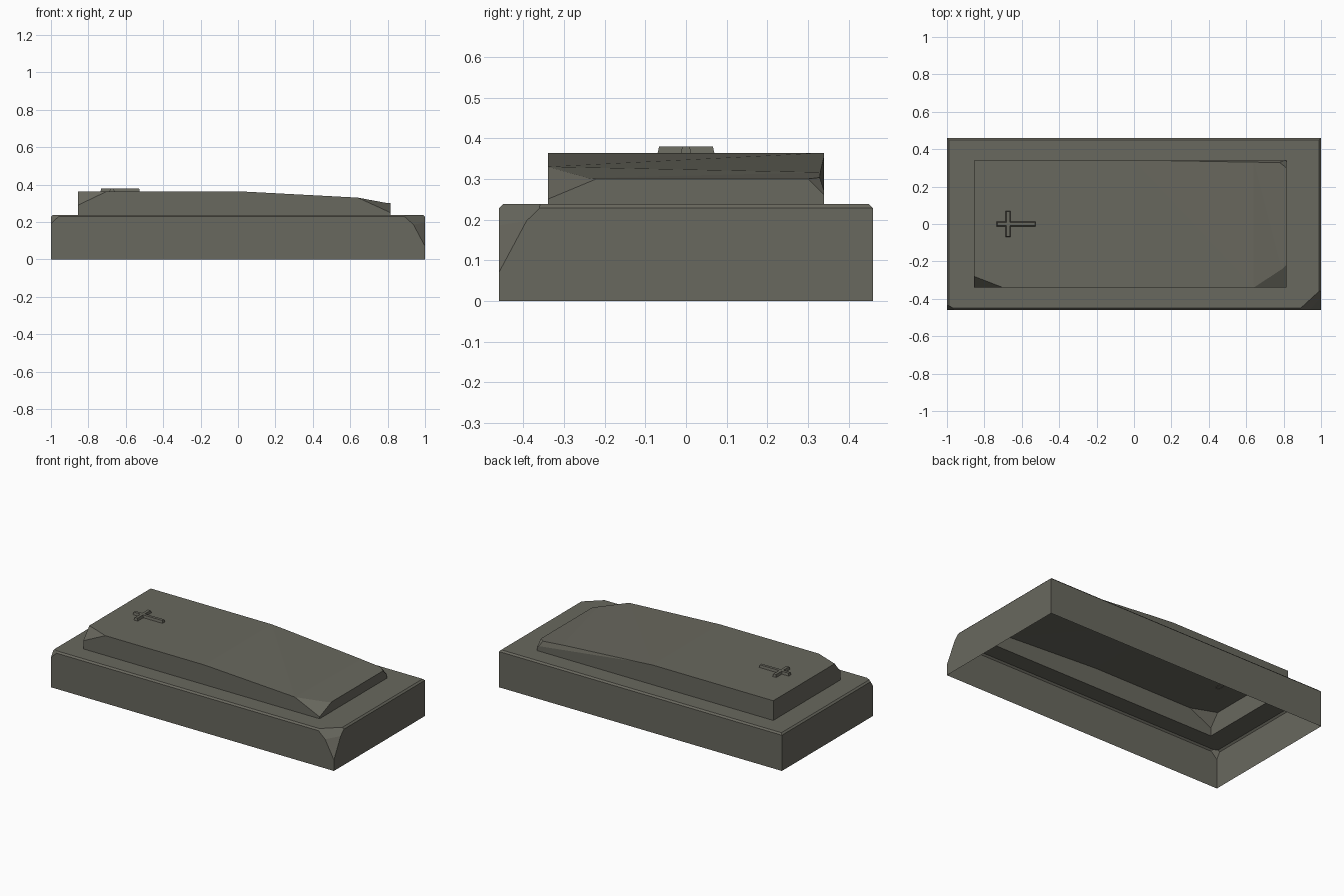
import bpy, bmesh
from mathutils import Vector

if "Cube" in bpy.data.objects:
    bpy.data.objects.remove(bpy.data.objects["Cube"])

stone = bpy.data.materials.new("weathered grey stone")
stone.diffuse_color = (0.14, 0.138, 0.112, 1)
stone.use_nodes = True
stone.node_tree.nodes["Principled BSDF"].inputs["Base Color"].default_value = stone.diffuse_color


def finish(bm, name):
    me = bpy.data.meshes.new(name)
    bm.to_mesh(me)
    bm.free()
    me.materials.append(stone)
    bpy.context.collection.objects.link(bpy.data.objects.new(name, me))


def chip(bm, p, q, r):
    """Break off everything beyond the plane through three points and cap it."""
    p, q, r = Vector(p), Vector(q), Vector(r)
    n = (q - p).cross(r - p).normalized()
    if n.dot(p - Vector((0, 0, 0.1))) < 0:
        n = -n
    res = bmesh.ops.bisect_plane(bm, geom=bm.verts[:] + bm.edges[:] + bm.faces[:],
                                 plane_co=p, plane_no=n, clear_outer=True)
    cut = [e for e in res["geom_cut"] if isinstance(e, bmesh.types.BMEdge)]
    bmesh.ops.holes_fill(bm, edges=cut, sides=0)


def prism(bm, front, back):
    """Side walls and ends between two matching outlines; the last edge stays open."""
    a = [bm.verts.new(v) for v in front]
    b = [bm.verts.new(v) for v in back]
    bm.faces.new(a)
    bm.faces.new(b[::-1])
    for i in range(len(a) - 1):
        bm.faces.new((a[i], b[i], b[i + 1], a[i + 1]))


def rings(bm, levels):
    """Stack of rectangles (x0, x1, y0, y1, z) joined by quads; returns last ring."""
    prev = None
    for x0, x1, y0, y1, z in levels:
        ring = [bm.verts.new(v) for v in
                ((x0, y0, z), (x1, y0, z), (x1, y1, z), (x0, y1, z))]
        if prev:
            for i in range(4):
                j = (i + 1) % 4
                bm.faces.new((prev[i], prev[j], ring[j], ring[i]))
        prev = ring
    return prev


# Base: hollow block, bevelled top rim, open beneath the slab
bm = bmesh.new()
rings(bm, [(-1, 1, -0.46, 0.46, 0), (-1, 1, -0.46, 0.46, 0.228),
           (-0.99, 0.99, -0.45, 0.45, 0.238),
           (-0.855, 0.815, -0.34, 0.34, 0.238)])
chip(bm, (0.91, -0.46, 0.238), (1, -0.37, 0.238), (1, -0.46, 0.07))
chip(bm, (0.88, -0.46, 0.238), (1, -0.35, 0.238), (1, -0.46, 0.13))
chip(bm, (-0.95, -0.46, 0.238), (-1, -0.43, 0.238), (-1, -0.46, 0.19))
finish(bm, "base")

# Slab: flat at the head, sloping toward the foot, with broken corners
bm = bmesh.new()
outline = [(-0.855, 0.238), (-0.855, 0.364), (0, 0.364),
           (0.64, 0.33), (0.815, 0.30), (0.815, 0.238)]
front = [(x, -0.34, z) for x, z in outline]
back = [(x, 0.34, 0.316 if x == 0.64 else z) for x, z in outline]
prism(bm, front, back)
bmesh.ops.recalc_face_normals(bm, faces=bm.faces[:])
bmesh.ops.triangulate(bm, faces=bm.faces[:])
chip(bm, (0.64, -0.34, 0.33), (0.815, -0.22, 0.30), (0.815, -0.34, 0.25))
chip(bm, (-0.70, -0.34, 0.364), (-0.855, -0.28, 0.364), (-0.855, -0.34, 0.29))
chip(bm, (0.15, 0.34, 0.35), (0.78, 0.33, 0.30), (0.80, 0.34, 0.27))
chip(bm, (0.77, 0.34, 0.30), (0.815, 0.30, 0.30), (0.815, 0.34, 0.26))
finish(bm, "slab")

# Raised cross ornament: one tapered plus-shaped plate
bm = bmesh.new()
x0, x1, xa, xb, w, h = -0.735, -0.525, -0.687, -0.660, 0.013, 0.07
t = 0.004


def cross_outline(d, z):
    l, r, a, b, u, v = x0 + d, x1 - d, xa + d, xb - d, w - d, h - d
    pts = [(l, -u), (a, -u), (a, -v), (b, -v), (b, -u), (r, -u),
           (r, u), (b, u), (b, v), (a, v), (a, u), (l, u)]
    return [bm.verts.new((x, y, z)) for x, y in pts]


low, top = cross_outline(0, 0.362), cross_outline(t, 0.38)
bm.faces.new(top)
for i in range(12):
    j = (i + 1) % 12
    bm.faces.new((low[i], low[j], top[j], top[i]))
finish(bm, "cross_ornament")
